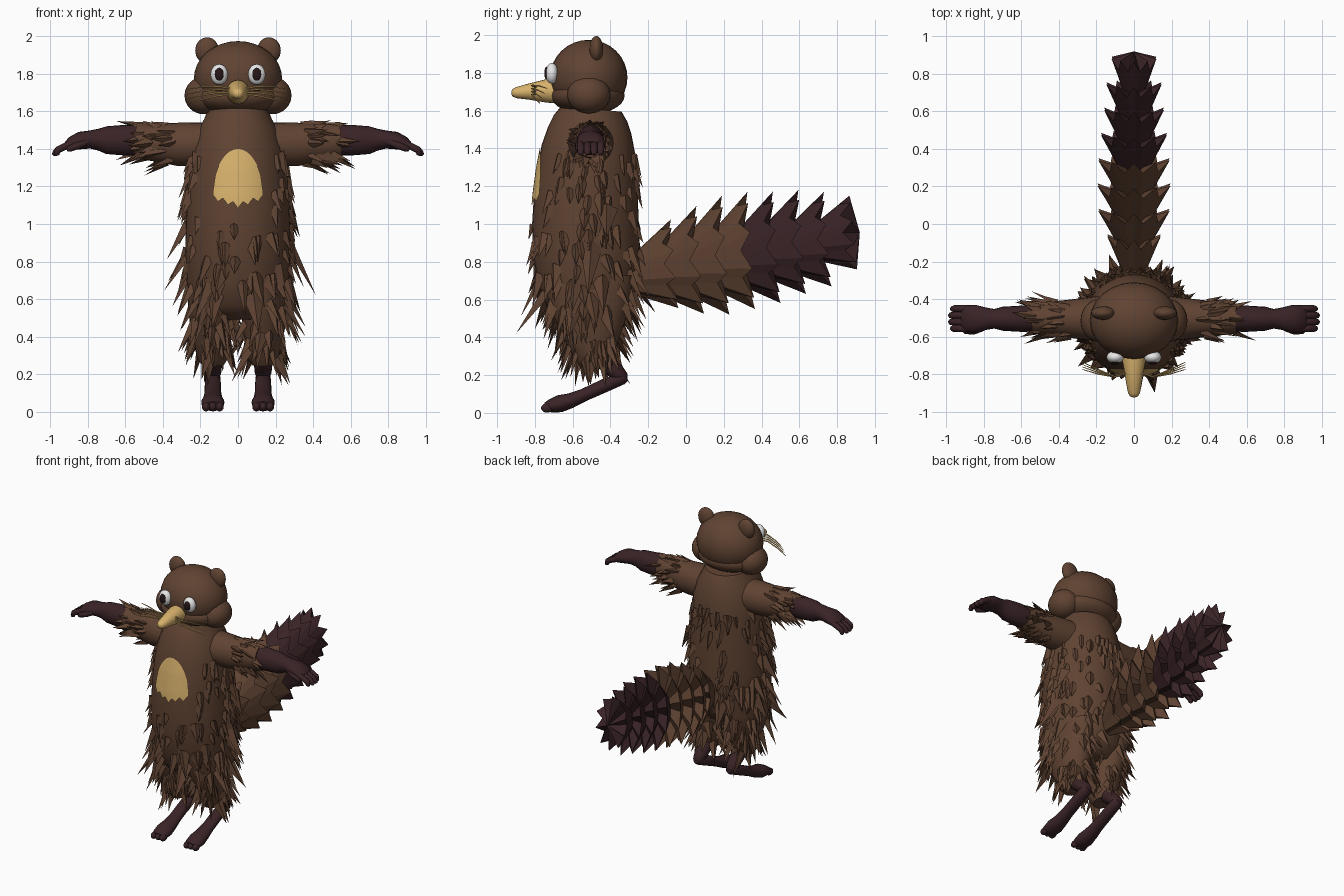
import bpy, bmesh, math, random
from mathutils import Vector as V

random.seed(7)
if "Cube" in bpy.data.objects:
    bpy.data.objects.remove(bpy.data.objects["Cube"])


def material(name, r, g, b):
    m = bpy.data.materials.new(name)
    m.use_nodes = True
    m.diffuse_color = (r, g, b, 1)
    m.node_tree.nodes["Principled BSDF"].inputs["Base Color"].default_value = (r, g, b, 1)
    return m


BROWN = material("brown fur", .115, .056, .032)
DARK = material("dark skin", .042, .017, .020)
TAN = material("tan", .68, .44, .15)
WHITE = material("eye white", .8, .8, .8)
BLACK = material("pupil dark", .02, .008, .009)
X, Y, Z = V((1, 0, 0)), V((0, 1, 0)), V((0, 0, 1))


def finish(name, bm, mats, smooth=True, fix=True):
    if fix:
        bmesh.ops.recalc_face_normals(bm, faces=bm.faces[:])
    me = bpy.data.meshes.new(name)
    bm.to_mesh(me)
    bm.free()
    for m in mats:
        me.materials.append(m)
    ob = bpy.data.objects.new(name, me)
    bpy.context.collection.objects.link(ob)
    if smooth:
        bpy.ops.object.select_all(action='DESELECT')
        ob.select_set(True)
        bpy.context.view_layer.objects.active = ob
        bpy.ops.object.shade_smooth_by_angle(angle=math.radians(50))
    return ob


def ball(name, loc, size, mat):
    bm = bmesh.new()
    bmesh.ops.create_uvsphere(bm, u_segments=24, v_segments=16, radius=1)
    bmesh.ops.scale(bm, vec=V(size), verts=bm.verts)
    bmesh.ops.translate(bm, vec=V(loc), verts=bm.verts)
    return finish(name, bm, [mat])


def loft(name, path, u, mat, n=20):
    """Skin elliptical rings; path rows are (centre, radius along u, radius across)."""
    bm = bmesh.new()
    rings = []
    for i, (c, ru, rv) in enumerate(path):
        t = (path[min(i + 1, len(path) - 1)][0] - path[max(i - 1, 0)][0]).normalized()
        v = t.cross(u).normalized()
        angles = [2 * math.pi * k / n for k in range(n)]
        rings.append([bm.verts.new(c + u * ru * math.cos(a) + v * rv * math.sin(a)) for a in angles])
    for a, b in zip(rings, rings[1:]):
        for k in range(n):
            j = (k + 1) % n
            bm.faces.new((a[k], a[j], b[j], b[k]))
    bm.faces.new(rings[0])
    bm.faces.new(rings[-1])
    return finish(name, bm, [mat])


def tuft(bm, p, n, flow, tip, w):
    """One three-sided pointed lock of fur."""
    side = flow.cross(n).normalized() * w
    sink = n * .015
    a, b, c, d = [bm.verts.new(q) for q in
                  (p + side - sink, p - flow * w * .5 + n * w * .35, p - side - sink, tip)]
    for f in ((a, b, d), (b, c, d), (c, a, d), (a, c, b)):
        bm.faces.new(f)


def fur(name, path, u, count, span, length, lift, width, bias=V((0, 0, 0))):
    """Scatter locks over a lofted surface, lying along its path."""
    bm = bmesh.new()
    for _ in range(count):
        f = random.uniform(*span)
        i = min(int(f), len(path) - 2)
        (c0, a0, b0), (c1, a1, b1) = path[i], path[i + 1]
        f -= i
        ru, rv = a0 + (a1 - a0) * f, b0 + (b1 - b0) * f
        t = (c1 - c0).normalized()
        v = t.cross(u).normalized()
        ang = random.uniform(0, 2 * math.pi)
        cs, sn = math.cos(ang), math.sin(ang)
        n = (u * cs / ru + v * sn / rv).normalized()
        p = c0.lerp(c1, f) + u * ru * cs + v * rv * sn
        if 1.0 < p.z < 1.42 and p.y < -.6 and abs(p.x) < .18:
            continue  # keep the bib clear
        ln = random.uniform(*length)
        tip = p + (t + n * random.uniform(*lift) + bias) * ln
        tip += t.cross(n) * random.uniform(-.2, .2) * ln
        tuft(bm, p, n, t, tip, random.uniform(*width))
    finish(name, bm, [BROWN], smooth=False)


# Torso: rows of height, half width, front y, back y
ROWS = [(1.61, .16, -.66, -.34), (1.56, .18, -.70, -.31), (1.5, .215, -.73, -.29),
        (1.4, .245, -.765, -.27), (1.3, .262, -.785, -.265), (1.15, .272, -.805, -.255),
        (1.0, .278, -.815, -.25), (.85, .28, -.81, -.245), (.7, .275, -.785, -.25),
        (.58, .25, -.74, -.28), (.5, .2, -.66, -.35)]
torso = [(V((0, (f + b) / 2, z)), w, (b - f) / 2) for z, w, f, b in ROWS]
loft("torso", torso, X, BROWN, 36)
fur("torso_fur", torso, X, 170, (3.2, 8), (.07, .12), (.2, .5), (.026, .042))
fur("waist_fur", torso, X, 45, (7, 9), (.1, .19), (.3, .7), (.03, .05))

# Long stray locks around the hips
bm = bmesh.new()
for p, n, tip in (((.27, -.5, .88), X, (.415, -.52, .62)), ((.22, -.58, .6), X, (.36, -.62, .4)),
                  ((.08, -.74, .62), -Y, (.11, -.9, .42)), ((-.27, -.52, .98), -X, (-.38, -.55, .81)),
                  ((-.26, -.45, .72), -X, (-.35, -.46, .56)), ((-.2, -.65, .62), -X, (-.3, -.76, .44)),
                  ((.27, -.42, 1.08), X, (.33, -.42, .93))):
    tuft(bm, V(p), n, -Z, V(tip), .06)
finish("long_locks", bm, [BROWN], smooth=False)


def torso_front(x, z):
    for (z0, w0, f0, b0), (z1, w1, f1, b1) in zip(ROWS, ROWS[1:]):
        if z1 <= z <= z0:
            k = (z0 - z) / (z0 - z1)
            w, f, b = w0 + (w1 - w0) * k, f0 + (f1 - f0) * k, b0 + (b1 - b0) * k
            return (f + b) / 2 - (b - f) / 2 * math.sqrt(1 - (x / w) ** 2)


# Belly bib: thin curved plate with a ragged lower edge
bm = bmesh.new()
cols, rows, half = 20, 12, .134
grid = []
for i in range(cols + 1):
    x = half * (2 * i / cols - 1)
    r = abs(x) / half
    top = 1.17 + .23 * max(0, 1 - r * r) ** .55
    low = 1.155 - .045 * (1 - r) - (.028 if i % 4 == 2 else .012 * (i % 2))
    col = []
    for j in range(rows + 1):
        z = low + (top - low) * j / rows
        col.append(bm.verts.new((x, torso_front(x, z) - .009, z)))
    grid.append(col)
for a, b in zip(grid, grid[1:]):
    for j in range(rows):
        bm.faces.new((a[j], b[j], b[j + 1], a[j + 1]))
finish("belly_bib", bm, [TAN], fix=False)

# Head
ball("head", (0, -.515, 1.775), (.235, .205, .2), BROWN)
ball("jaw", (0, -.52, 1.68), (.235, .195, .1), BROWN)
loft("snout", [(V((0, y, z)), a, b) for y, z, a, b in
               ((-.64, 1.70, .062, .066), (-.74, 1.705, .06, .062), (-.84, 1.70, .043, .041),
                (-.9, 1.695, .032, .029), (-.918, 1.695, .022, .02), (-.924, 1.695, .008, .008))],
     X, TAN)

for s, side in ((1, "left"), (-1, "right")):
    # Face details
    ball(side + "_cheek", (s * .182, -.515, 1.685), (.103, .115, .1), BROWN)
    ball(side + "_ear", (s * .165, -.475, 1.925), (.063, .036, .07), BROWN)
    ball(side + "_eye", (s * .1, -.71, 1.797), (.046, .034, .055), WHITE)
    ball(side + "_pupil", (s * .1, -.739, 1.799), (.024, .011, .034), BLACK)
    for k in range(4):
        pts = [(.03, -.79, 1.69 + .01 * k), (.1, -.815, 1.685 + .016 * k),
               (.19, -.80 + .008 * k, 1.665 + .022 * k), (.275, -.775 + .013 * k, 1.64 + .026 * k)]
        loft(f"{side}_whisker_{k + 1}", [(V((s * x, y, z)), r, r) for (x, y, z), r in
             zip(pts, (.005, .005, .004, .002))], Z, TAN, 6)

    # Sleeve of fur and bare forearm
    sleeve = [(V((s * x, -.505, z)), a, b) for x, z, a, b in
              ((.1, 1.43, .13, .115), (.2, 1.425, .12, .117), (.32, 1.425, .105, .115),
               (.45, 1.435, .09, .1), (.55, 1.443, .078, .09))]
    loft(side + "_upper_arm", sleeve, Y, BROWN, 24)
    fur(side + "_arm_fur", sleeve, Y, 50, (2.2, 4), (.05, .12), (.1, .5), (.018, .034),
        V((0, 0, -.25)))
    loft(side + "_forearm", [(V((s * x, -.505, z)), a, b) for x, z, a, b in
         ((.5, 1.445, .068, .08), (.6, 1.447, .07, .082), (.7, 1.447, .064, .074),
          (.745, 1.45, .052, .058), (.79, 1.45, .06, .048), (.84, 1.445, .073, .047),
          (.89, 1.428, .072, .036), (.915, 1.418, .055, .02))], Y, DARK)
    for k in range(4):
        y, end = -.557 + .035 * k, .992 - .012 * abs(k - 1.5)
        loft(f"{side}_finger_{k + 1}", [(V((s * x, y, z)), r, r) for x, z, r in
             ((.86, 1.437, .019), (.92, 1.415, .02), (.96, 1.395, .019),
              (end - .008, 1.375, .016), (end, 1.366, .007))], Y, DARK, 10)
    loft(side + "_thumb", [(V((s * x, y, z)), r, r) for x, y, z, r in
         ((.8, -.55, 1.44, .02), (.85, -.568, 1.42, .021), (.9, -.57, 1.4, .017),
          (.912, -.57, 1.393, .006))], Y, DARK, 10)

    # Furry thigh, shin and foot
    thigh = [(V((s * x, y, z)), a, b) for x, y, z, a, b in
             ((.13, -.515, .72, .13, .24), (.14, -.51, .58, .128, .215), (.14, -.5, .48, .118, .18),
              (.137, -.495, .38, .1, .14), (.135, -.49, .29, .085, .1), (.134, -.485, .25, .06, .07))]
    loft(side + "_thigh", thigh, X, BROWN, 24)
    fur(side + "_leg_fur", thigh, X, 60, (1, 4.3), (.08, .17), (.15, .6), (.02, .042))
    loft(side + "_shin", [(V((s * .134, y, z)), a, b) for y, z, a, b in
         ((-.49, .34, .05, .055), (-.42, .265, .05, .05), (-.36, .21, .045, .042),
          (-.328, .183, .035, .03), (-.318, .175, .015, .015))], X, DARK)
    loft(side + "_foot", [(V((s * .134, y, z)), a, b) for y, z, a, b in
         ((-.312, .19, .022, .02), (-.335, .185, .04, .034), (-.43, .145, .043, .036),
          (-.54, .095, .045, .034), (-.61, .065, .053, .04), (-.67, .048, .062, .046),
          (-.72, .036, .058, .034), (-.745, .03, .045, .024))], X, DARK)
    for k in (-1, 0, 1):
        ball(f"{side}_toe_{k + 2}", (s * .134 + .036 * k, -.735, .026), (.022, .032, .025), DARK)

# Tail: overlapping flared cups with toothed rims
MID = (.79, .81, .835, .86, .877, .905, .92, .955)
TALL = (.235, .285, .315, .31, .295, .275, .25, .195)
WIDE = (.15, .2, .205, .2, .185, .168, .155, .125)
TEETH = 10
bm = bmesh.new()
for i in range(8):
    y, z, h, w = -.06 + .135 * i, MID[i], TALL[i], WIDE[i]
    root, rim = [], []
    for k in range(TEETH * 2):
        a = math.pi * k / TEETH + math.pi / 2
        c, s = math.cos(a), math.sin(a)
        valley = k % 2
        r, back = (.8, .055) if valley else (1, 0)
        root.append(bm.verts.new((c * w * .4, y - .2, z - .05 + s * h * .5)))
        rim.append(bm.verts.new((c * w * r, y - back - .02 * s, z + s * h * r)))
    hub = bm.verts.new((0, .92 if i == 7 else y - .06, z))
    faces = [bm.faces.new(root)]
    for k in range(TEETH * 2):
        j = (k + 1) % (TEETH * 2)
        faces.append(bm.faces.new((root[k], root[j], rim[j], rim[k])))
        faces.append(bm.faces.new((rim[k], rim[j], hub)))
    for f in faces:
        f.material_index = int(i >= 4)
finish("tail", bm, [BROWN, DARK], smooth=False)
